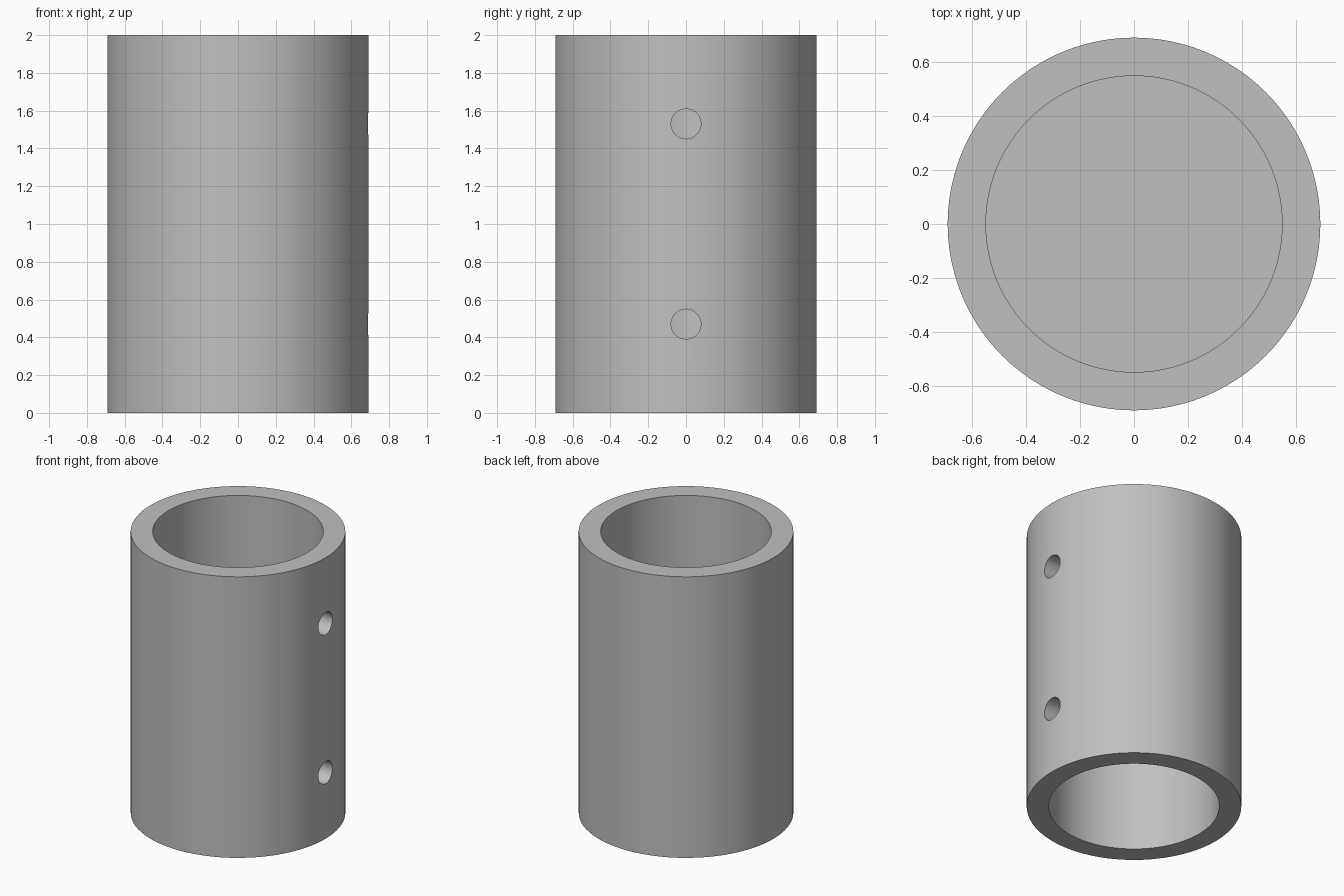
import bpy
import math

HEIGHT, OUTER, BORE = 2.0, 0.692, 0.55
DEPTH = 0.94            # depth of each socket
HOLE = 0.079            # radius of the screw holes
SIDES = 96

cube = bpy.data.objects.get("Cube")
if cube:
    bpy.data.objects.remove(cube, do_unlink=True)

gray = bpy.data.materials.new("plain_gray")
gray.use_nodes = True
color = (0.53, 0.53, 0.53, 1)
gray.diffuse_color = color
gray.node_tree.nodes["Principled BSDF"].inputs["Base Color"].default_value = color


def cylinder(name, radius, depth, location, rotation=(0, 0, 0), sides=SIDES):
    bpy.ops.mesh.primitive_cylinder_add(vertices=sides, radius=radius, depth=depth,
                                        location=location, rotation=rotation)
    obj = bpy.context.object
    obj.name = name
    obj.data.materials.append(gray)
    return obj


# Solid sleeve body
sleeve = cylinder("coupling_sleeve", OUTER, HEIGHT, (0, 0, HEIGHT / 2))

# A blind socket from each end leaves a thin wall in the middle,
# and a radial screw hole on the left side meets each socket halfway
cutters = []
for end, side in (("lower", -1), ("upper", 1)):
    mid = HEIGHT / 2 + side * (HEIGHT - DEPTH) / 2
    cutters.append(cylinder(end + "_socket_cutter", BORE, DEPTH + 0.1,
                            (0, 0, mid + side * 0.05)))
    cutters.append(cylinder(end + "_screw_hole_cutter", HOLE, 0.6,
                            (0.6, 0, mid), (0, math.pi / 2, 0), 48))

for cutter in cutters:
    cutter.hide_render = True
    cut = sleeve.modifiers.new(cutter.name, "BOOLEAN")
    cut.operation = "DIFFERENCE"
    cut.solver = "EXACT"
    cut.object = cutter

# Apply the cuts, drop the cutters and smooth the curved walls
bpy.ops.object.select_all(action="DESELECT")
sleeve.select_set(True)
bpy.context.view_layer.objects.active = sleeve
for cutter in cutters:
    bpy.ops.object.modifier_apply(modifier=cutter.name)
    bpy.data.objects.remove(cutter, do_unlink=True)
bpy.ops.object.shade_smooth_by_angle(angle=math.radians(30))
